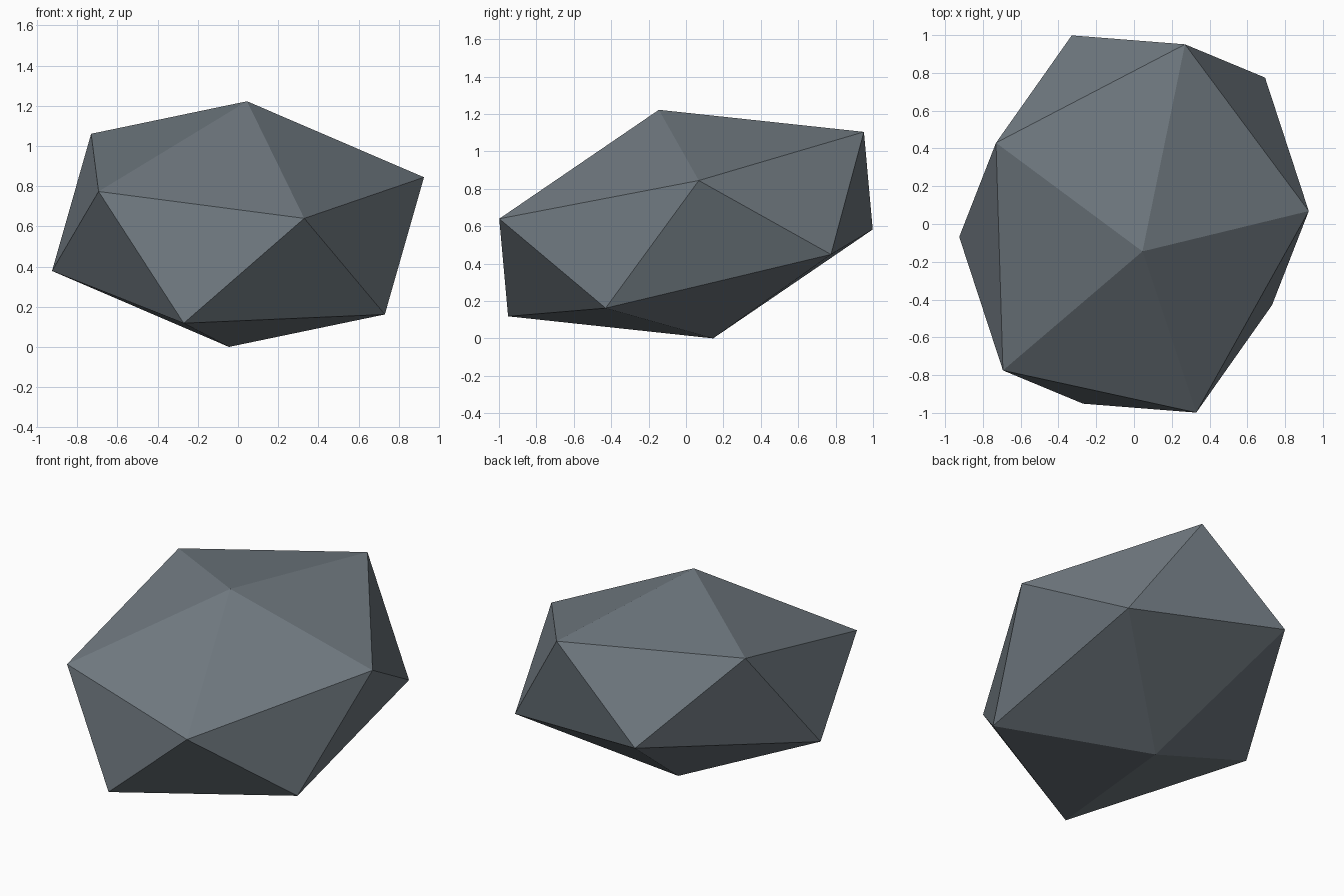
import bpy
import bmesh
from mathutils import Matrix

cube = bpy.data.objects.get("Cube")
if cube:
    bpy.data.objects.remove(cube, do_unlink=True)

# Slate colour
slate = bpy.data.materials.new("slate_grey")
slate.use_nodes = True
colour = (0.16, 0.19, 0.215, 1.0)
slate.diffuse_color = colour
slate.node_tree.nodes["Principled BSDF"].inputs["Base Color"].default_value = colour

# Boulder: a twenty-sided ball, stretched and sheared, resting on the ground
stretch = Matrix((
    (1.012, -0.035, 0.045, 0.0),
    (0.149, 1.146, -0.145, 0.0),
    (-0.045, 0.273, 0.611, 0.611),
    (0.0, 0.0, 0.0, 1.0),
))
bm = bmesh.new()
bmesh.ops.create_icosphere(bm, subdivisions=1, radius=1.0, matrix=stretch)
bmesh.ops.recalc_face_normals(bm, faces=bm.faces)
mesh = bpy.data.meshes.new("boulder")
bm.to_mesh(mesh)
bm.free()
mesh.materials.append(slate)
mesh.shade_flat()
boulder = bpy.data.objects.new("boulder", mesh)
bpy.context.collection.objects.link(boulder)
